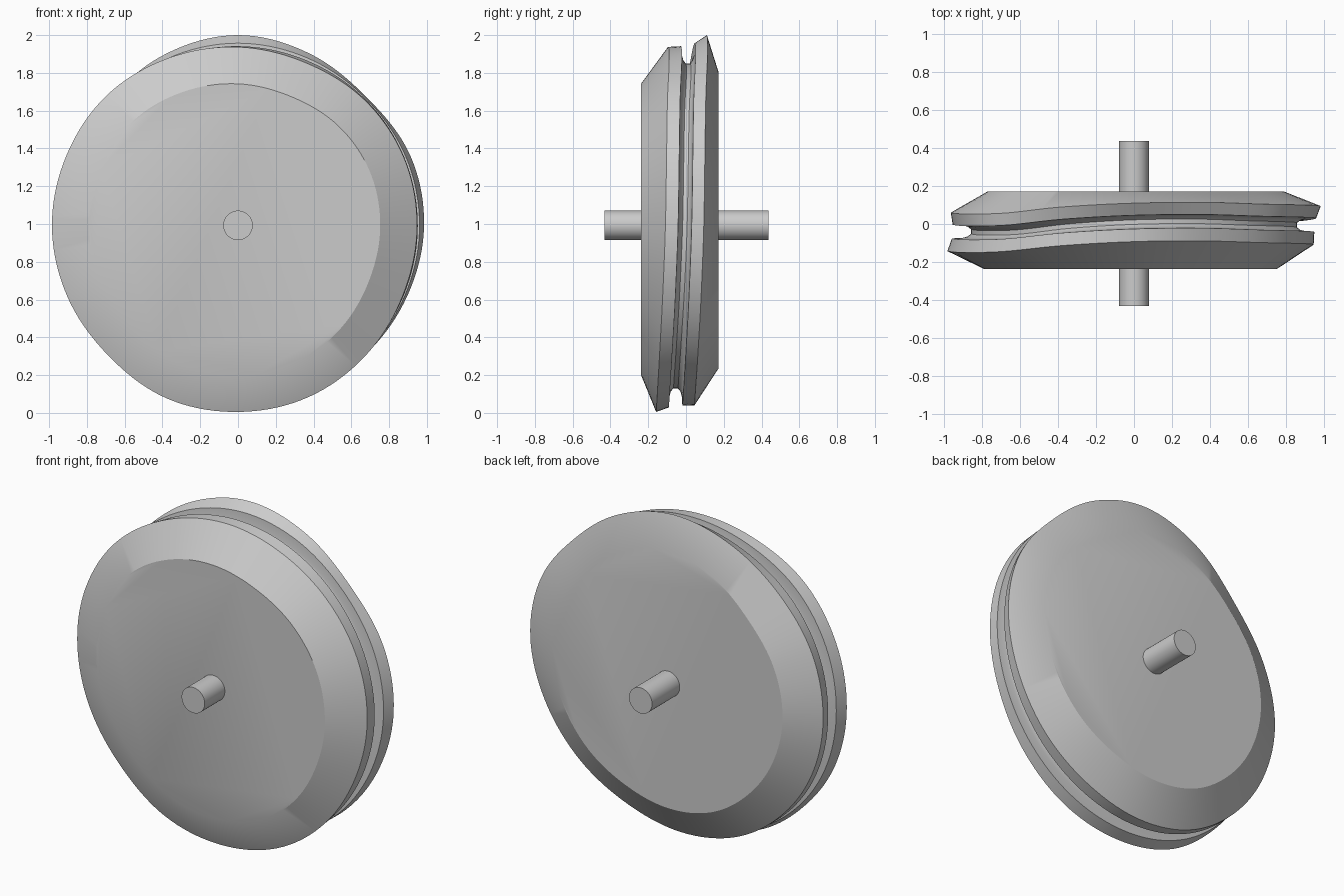
import bpy, bmesh
from math import sin, cos, tau

if "Cube" in bpy.data.objects:
    bpy.data.objects.remove(bpy.data.objects["Cube"])

CZ = 0.99      # height of the axle line
SEG = 144      # steps around the wheel

# Values every 22.5 degrees, starting at +x and turning through +z
front_rim = [.948, .95, .945, .935, .947, .962, .98, .982, .985, .978, .971, .988, .985, .980, .963, .947]
back_rim = [.985, .985, .963, .988, 1.01, .988, .957, .965, .967, .957, .95, .955, .95, .943, .958, .970]
groove_y = [-.006, 0, .005, .014, .010, -.01, -.042, -.047, -.04, -.045, -.05, -.055, -.055, -.05, -.037, -.02]


def sample(table, t):
    """Closed Catmull-Rom lookup, t in 0..1"""
    n = len(table)
    i = int(t * n)
    f = t * n - i
    a, b, c, d = (table[(i + k) % n] for k in (-1, 0, 1, 2))
    return b + f * ((c - a) + f * ((2*a - 5*b + 4*c - d) + f * (3*b - a - 3*c + d))) / 2


def profile(t):
    """Wheel cross-section as (y, radius) at one angle"""
    rf, rb, c = sample(front_rim, t), sample(back_rim, t), sample(groove_y, t)
    inner_f = 0.953 + (rf - 0.953) * 0.25
    inner_b = 0.953 + (rb - 0.953) * 0.25
    return [(-.238, rf - .195), (c - .103, rf), (c - .036, inner_f),
            (c - .033, .905), (c - .026, .878), (c - .012, .86),
            (c + .012, .86), (c + .026, .878), (c + .033, .905),
            (c + .036, inner_b), (c + .100, rb), (.172, rb - .195)]


def finish(name, bm):
    bmesh.ops.recalc_face_normals(bm, faces=bm.faces)
    me = bpy.data.meshes.new(name)
    bm.to_mesh(me)
    bm.free()
    ob = bpy.data.objects.new(name, me)
    bpy.context.collection.objects.link(ob)
    bpy.ops.object.select_all(action='DESELECT')
    ob.select_set(True)
    bpy.context.view_layer.objects.active = ob
    bpy.ops.object.shade_smooth_by_angle(angle=0.45)
    return ob


# Grooved wheel with wandering groove and uneven rims
bm = bmesh.new()
rings = []
for s in range(SEG):
    a = tau * s / SEG
    rings.append([bm.verts.new((r * cos(a), y, CZ + r * sin(a))) for y, r in profile(s / SEG)])
for s in range(SEG):
    p, q = rings[s], rings[(s + 1) % SEG]
    for k in range(len(p) - 1):
        bm.faces.new((p[k], p[k + 1], q[k + 1], q[k]))
bm.faces.new([r[0] for r in rings])
bm.faces.new([r[-1] for r in rings])
finish("grooved_wheel", bm)

# Axle
bpy.ops.mesh.primitive_cylinder_add(vertices=64, radius=0.078, depth=0.87,
                                    location=(0, 0.003, CZ + .003), rotation=(tau / 4, 0, 0))
axle = bpy.context.object
axle.name = "axle"
bpy.ops.object.shade_smooth_by_angle(angle=0.5)
